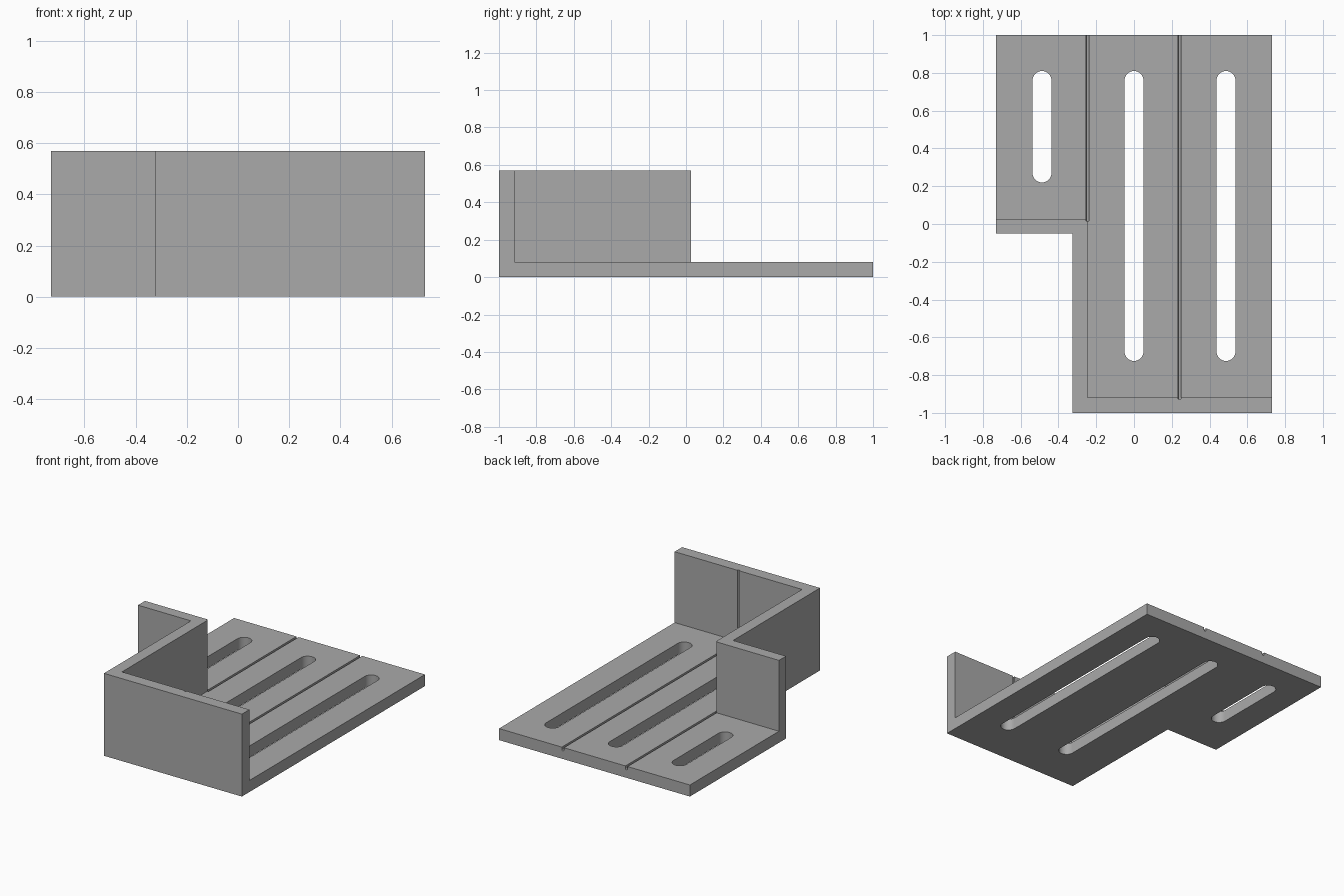
import bpy, bmesh
from math import sin, cos, pi
from mathutils import Vector

if "Cube" in bpy.data.objects:
    bpy.data.objects.remove(bpy.data.objects["Cube"])

HALF_W, FLOOR, HEIGHT = 0.73, 0.08, 0.57

grey = bpy.data.materials.new("grey")
grey.use_nodes = True
colour = (0.4, 0.4, 0.4, 1)
grey.diffuse_color = colour
grey.node_tree.nodes["Principled BSDF"].inputs["Base Color"].default_value = colour


def prism(name, outline, direction):
    """Extrude a closed outline of 3D points into a solid."""
    bm = bmesh.new()
    face = bm.faces.new([bm.verts.new(p) for p in outline])
    ext = bmesh.ops.extrude_face_region(bm, geom=[face])["geom"]
    bmesh.ops.translate(bm, vec=Vector(direction),
                        verts=[v for v in ext if isinstance(v, bmesh.types.BMVert)])
    bmesh.ops.recalc_face_normals(bm, faces=bm.faces)
    mesh = bpy.data.meshes.new(name)
    bm.to_mesh(mesh)
    bm.free()
    mesh.materials.append(grey)
    obj = bpy.data.objects.new(name, mesh)
    bpy.context.collection.objects.link(obj)
    return obj


def arc(cx, cy, r, start, steps):
    """Half circle of points, counter-clockwise."""
    return [(cx + r * cos(start + pi * i / steps), cy + r * sin(start + pi * i / steps))
            for i in range(steps + 1)]


def slot(x, y0, y1, r=0.05):
    pts = arc(x, y1 - r, r, 0, 16) + arc(x, y0 + r, r, pi, 16)
    return prism("slot_cutter", [(a, b, -0.1) for a, b in pts], (0, 0, 0.3))


def groove(x, y0, r=0.008, depth=0.025):
    # round-bottomed, tall enough to score the wall as well
    pts = arc(x, FLOOR - depth + r, r, pi, 8) + [(x + r, 0.7), (x - r, 0.7)]
    return prism("groove_cutter", [(a, y0, b) for a, b in pts], (0, 1.2 - y0, 0))


# Stepped block
footprint = [(-HALF_W, -0.05), (-0.325, -0.05), (-0.325, -1),
             (HALF_W, -1), (HALF_W, 1), (-HALF_W, 1)]
bracket = prism("slotted_bracket", [(x, y, 0) for x, y in footprint], (0, 0, HEIGHT))

# Space above the floor, leaving the stepped wall
pocket = [(-0.245, -0.918), (1, -0.918), (1, 1.2), (-1, 1.2), (-1, 0.027), (-0.245, 0.027)]
cutters = [prism("pocket_cutter", [(x, y, FLOOR) for x, y in pocket], (0, 0, 1))]

# Three through slots and two dividing grooves
cutters += [slot(-0.487, 0.22, 0.81), slot(0, -0.725, 0.81), slot(0.487, -0.725, 0.81)]
cutters += [groove(-0.245, 0.017), groove(0.242, -0.926)]

bpy.context.view_layer.objects.active = bracket
for cutter in cutters:
    mod = bracket.modifiers.new("cut", 'BOOLEAN')
    mod.operation = 'DIFFERENCE'
    mod.solver = 'EXACT'
    mod.object = cutter
    bpy.ops.object.modifier_apply(modifier=mod.name)
    bpy.data.objects.remove(cutter)

bpy.ops.object.select_all(action='DESELECT')
bracket.select_set(True)
bpy.ops.object.shade_smooth_by_angle(angle=0.52)
